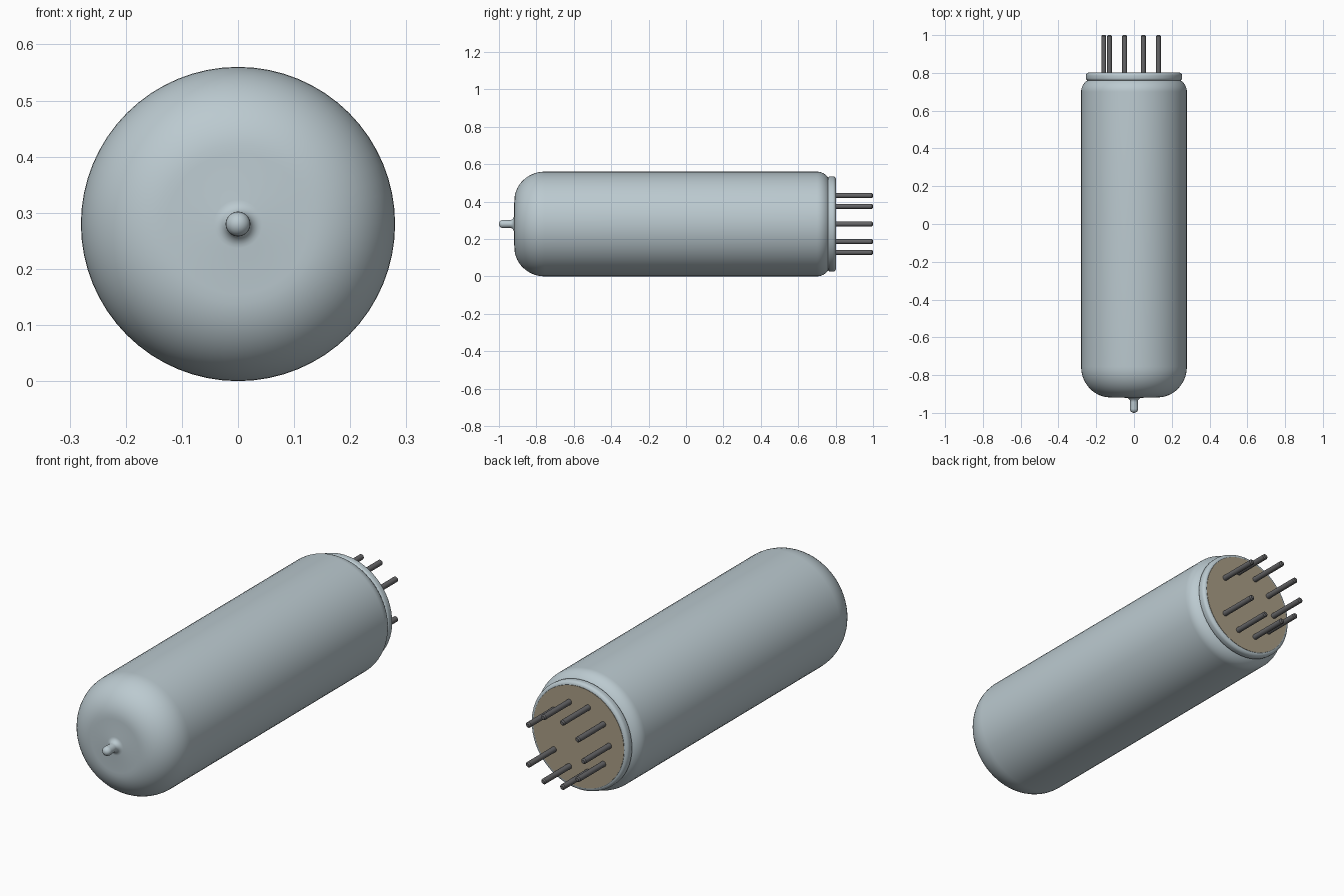
import bpy
import math
from mathutils import Matrix

cube = bpy.data.objects.get("Cube")
if cube:
    bpy.data.objects.remove(cube, do_unlink=True)

AXIS_Z = 0.28


def material(name, rgb):
    mat = bpy.data.materials.new(name)
    mat.use_nodes = True
    color = (*rgb, 1.0)
    mat.diffuse_color = color
    mat.node_tree.nodes["Principled BSDF"].inputs["Base Color"].default_value = color
    return mat


def arc(cy, cr, ry, rr, start, end, steps):
    """Elliptical arc of (y, radius) points, angles in degrees."""
    angles = [math.radians(start + (end - start) * i / steps) for i in range(steps + 1)]
    return [(cy + ry * math.cos(a), cr + rr * math.sin(a)) for a in angles]


def lathe(name, profile, mat, segments=64, x=0.0, z=AXIS_Z):
    """Spin a (y, radius) profile about the y axis; zero radii become poles."""
    verts, rings, faces = [], [], []
    for y, r in profile:
        count = 1 if r < 1e-5 else segments
        rings.append(range(len(verts), len(verts) + count))
        for i in range(count):
            a = math.tau * i / segments
            verts.append((r * math.sin(a), y, r * math.cos(a)))
    for lo, hi in zip(rings, rings[1:]):
        for i in range(segments):
            j = (i + 1) % segments
            quad = [lo[i % len(lo)], lo[j % len(lo)], hi[j % len(hi)], hi[i % len(hi)]]
            faces.append(list(dict.fromkeys(quad)))
    mesh = bpy.data.meshes.new(name)
    mesh.from_pydata(verts, [], faces)
    mesh.materials.append(mat)
    obj = bpy.data.objects.new(name, mesh)
    obj.matrix_world = Matrix.Translation((x, 0, z))
    bpy.context.collection.objects.link(obj)
    bpy.ops.object.select_all(action='DESELECT')
    obj.select_set(True)
    bpy.context.view_layer.objects.active = obj
    bpy.ops.object.shade_smooth_by_angle(angle=math.radians(35))
    return obj


glass = material("pale blue glass", (0.50, 0.59, 0.63))
tan = material("tan base", (0.40, 0.34, 0.24))
metal = material("dark pin metal", (0.13, 0.13, 0.135))

# Glass envelope with sealed tip, domed shoulder and rounded rear end
envelope = arc(-0.978, 0, 0.022, 0.022, 180, 90, 6)
envelope += arc(-0.943, 0.043, 0.023, 0.023, 270, 360, 6)
envelope += arc(-0.755, 0.125, 0.163, 0.155, 180, 90, 14)
envelope += arc(0.70, 0.20, 0.075, 0.08, 90, 35, 8)
envelope += [(0.77, 0.235), (0.77, 0)]
lathe("glass_envelope", envelope, glass)

# Rounded glass rim around the base
rim = [(0.755, 0.235)] + arc(0.772, 0.242, 0.013, 0.013, 180, 90, 4)
rim += arc(0.785, 0.238, 0.017, 0.017, 90, 0, 6) + [(0.80, 0.235)]
lathe("base_rim", rim, glass)

# Flat base disc
lathe("base_disc", [(0.76, 0.237), (0.803, 0.237), (0.803, 0)], tan)

# Nine pins on a ten-position circle, leaving one gap on the left side
pin_profile = [(0.79, 0)] + [(0.79, 0.013), (0.994, 0.013), (1.0, 0.008), (1.0, 0)]
for n in range(1, 10):
    a = math.tau * n / 10
    lathe(f"pin_{n}", pin_profile, metal, 16,
          0.16 * math.cos(a), AXIS_Z + 0.16 * math.sin(a))
